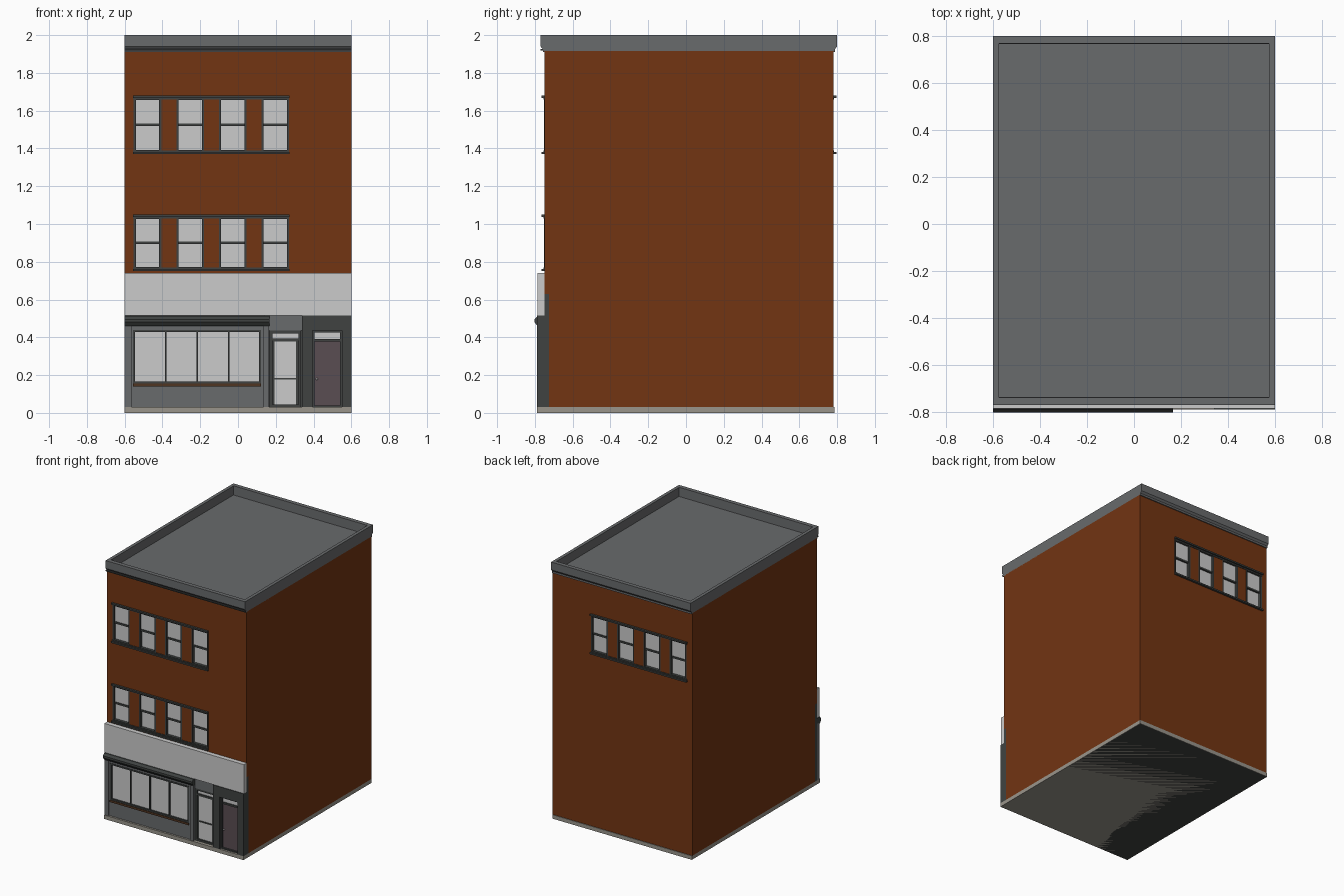
import bpy, bmesh

if "Cube" in bpy.data.objects:
    bpy.data.objects.remove(bpy.data.objects["Cube"])


def material(name, r, g, b):
    m = bpy.data.materials.new(name)
    m.diffuse_color = (r, g, b, 1)
    m.use_nodes = True
    m.node_tree.nodes["Principled BSDF"].inputs["Base Color"].default_value = m.diffuse_color
    return m


BRICK = material("brick", 0.17, 0.035, 0.006)
DARK = material("charcoal", 0.05, 0.055, 0.053)
SLATE = material("slate", 0.14, 0.145, 0.15)
STONE = material("stone", 0.32, 0.30, 0.26)
MAROON = material("maroon", 0.10, 0.075, 0.085)
WOOD = material("wood", 0.08, 0.035, 0.015)


def finish(name, bm, mat):
    bmesh.ops.recalc_face_normals(bm, faces=bm.faces)
    me = bpy.data.meshes.new(name)
    bm.to_mesh(me)
    bm.free()
    ob = bpy.data.objects.new(name, me)
    bpy.context.collection.objects.link(ob)
    if mat:
        me.materials.append(mat)
    return ob


def boxes(name, items, mat=None):
    """One object from boxes given as x0, x1, y0, y1, z0, z1."""
    bm = bmesh.new()
    for x0, x1, y0, y1, z0, z1 in items:
        vs = bmesh.ops.create_cube(bm, size=1)["verts"]
        for v in vs:
            v.co.x = x0 if v.co.x < 0 else x1
            v.co.y = min(y0, y1) if v.co.y < 0 else max(y0, y1)
            v.co.z = z0 if v.co.z < 0 else z1
    return finish(name, bm, mat)


def extrude_x(name, profile, x0, x1, mat=None):
    """Extrude a (y, z) profile along x."""
    bm = bmesh.new()
    f = bm.faces.new([bm.verts.new((x0, y, z)) for y, z in profile])
    new = bmesh.ops.extrude_face_region(bm, geom=[f])["geom"]
    for v in new:
        if isinstance(v, bmesh.types.BMVert):
            v.co.x = x1
    return finish(name, bm, mat)


def frame(x0, x1, y0, y1, z0, z1, t):
    """Four bars around an opening."""
    return [(x0, x0 + t, y0, y1, z0, z1), (x1 - t, x1, y0, y1, z0, z1),
            (x0 + t, x1 - t, y0, y1, z0, z0 + t), (x0 + t, x1 - t, y0, y1, z1 - t, z1)]


FRONT, BACK = -0.75, 0.78

# plinth and brick body, notched for the shopfront
boxes("plinth", [(-0.6, 0.6, -0.79, 0.785, 0, 0.03)], STONE)
boxes("underside", [(-0.595, 0.595, -0.785, 0.78, -0.0005, 0.001)], DARK).location.z = 0.0005
body = extrude_x("brick_body", [(FRONT, 0.63), (-0.725, 0.63), (-0.725, 0.03), (BACK, 0.03),
                                (BACK, 1.915), (FRONT, 1.915)], -0.6, 0.6, BRICK)

# window rows: wall plane, inward direction, bottom, top
ROWS = [("front_upper", FRONT, 1, 1.37, 1.68), ("front_lower", FRONT, 1, 0.75, 1.05),
        ("back_upper", BACK, -1, 1.37, 1.68)]
cuts = []
for name, wall, d, z0, z1 in ROWS:
    bars, glass = [], []
    a, b = z0 + 0.012, z1 - 0.012
    mid = (a + b) / 2
    for i in range(4):
        x0 = -0.552 + 0.2255 * i
        x1 = x0 + 0.146
        cuts.append((x0, x1, wall - d * 0.05, wall + d * 0.03, a, b))
        bars += frame(x0, x1, wall - d * 0.002, wall + d * 0.03, a, b, 0.011)
        bars.append((x0 + 0.011, x1 - 0.011, wall + d * 0.006, wall + d * 0.03, mid - 0.007, mid + 0.007))
        glass.append((x0 + 0.01, x1 - 0.01, wall + d * 0.012, wall + d * 0.03, mid, b - 0.01))
        glass.append((x0 + 0.01, x1 - 0.01, wall + d * 0.02, wall + d * 0.03, a + 0.01, mid))
    boxes(name + "_window_frames", bars, DARK)
    boxes(name + "_window_glass", glass)
    # sill and stepped lintel across the row
    boxes(name + "_sill_and_lintel", [
        (-0.557, 0.272, wall - d * 0.016, wall + d * 0.01, z0, z0 + 0.012),
        (-0.555, 0.27, wall - d * 0.004, wall + d * 0.01, z0 + 0.012, z0 + 0.02),
        (-0.557, 0.272, wall - d * 0.016, wall + d * 0.01, z1 - 0.012, z1),
        (-0.555, 0.27, wall - d * 0.004, wall + d * 0.01, z1 - 0.022, z1 - 0.012)], DARK)

# window recesses in the brick
cutter = boxes("window_cutter", cuts)
cutter.hide_render = True
mod = body.modifiers.new("windows", "BOOLEAN")
mod.object, mod.operation, mod.solver = cutter, "DIFFERENCE", "EXACT"
bpy.context.view_layer.objects.active = body
bpy.ops.object.modifier_apply(modifier=mod.name)
bpy.data.objects.remove(cutter)

# roof deck and parapet with overhanging cornices front and back
boxes("roof_deck", [(-0.58, 0.58, -0.74, 0.775, 1.91, 1.93)], SLATE)
for name, y, d in (("front", FRONT, 1), ("back", BACK, -1)):
    prof = [(0.015, 1.91), (-0.008, 1.91), (-0.008, 1.925), (-0.02, 1.94), (-0.02, 2.0), (0.012, 2.0)]
    extrude_x(name + "_cornice", [(y + d * p, z) for p, z in prof], -0.6, 0.6, SLATE)
boxes("cornice_shadow_line", [(-0.6, 0.6, FRONT - 0.0205, FRONT, 1.918, 1.926)], DARK)
boxes("side_parapets", [(s - 0.0125, s + 0.0125, -0.74, 0.77, 1.91, 2.0)
                        for s in (-0.5875, 0.5875)], SLATE)

# blank sign board
boxes("sign_board", [(-0.6, 0.6, -0.785, -0.75, 0.515, 0.74)])

# shopfront backing wall
boxes("shopfront_backing", [(-0.6, 0.6, -0.75, -0.725, 0.03, 0.63)], DARK)

# display bay: stall riser, pilasters, head panel
boxes("display_bay", [(-0.57, 0.14, -0.775, -0.745, 0.03, 0.14),
                      (-0.6, -0.565, -0.785, -0.745, 0.03, 0.47),
                      (0.135, 0.165, -0.785, -0.745, 0.03, 0.47),
                      (-0.57, 0.14, -0.775, -0.745, 0.44, 0.515),
                      (-0.57, -0.552, -0.775, -0.745, 0.14, 0.44),
                      (0.12, 0.14, -0.775, -0.745, 0.14, 0.44)], SLATE)
extrude_x("display_cornice", [(-0.745, 0.46), (-0.787, 0.46), (-0.802, 0.48), (-0.802, 0.495),
                              (-0.787, 0.512), (-0.745, 0.512)], -0.6, 0.167, DARK)
boxes("display_sill", [(-0.555, 0.122, -0.783, -0.745, 0.14, 0.156)], WOOD)
bars = frame(-0.555, 0.122, -0.779, -0.745, 0.156, 0.44, 0.011)
bars += [(x - 0.004, x + 0.004, -0.776, -0.745, 0.165, 0.43) for x in (-0.383, -0.217, -0.05)]
boxes("display_frame", bars, DARK)
boxes("display_glass", [(-0.545, 0.112, -0.766, -0.745, 0.165, 0.43)])

# recessed shop door
boxes("shop_door_head", [(0.165, 0.34, -0.765, -0.745, 0.435, 0.515)], SLATE)
bars = frame(0.168, 0.333, -0.765, -0.745, 0.03, 0.435, 0.014)
bars += frame(0.18, 0.32, -0.757, -0.745, 0.03, 0.39, 0.013)
bars += [(0.18, 0.32, -0.757, -0.745, 0.176, 0.186), (0.18, 0.32, -0.762, -0.745, 0.383, 0.395)]
boxes("shop_door_frame", bars, DARK)
boxes("shop_door_glass", [(0.19, 0.31, -0.752, -0.745, 0.043, 0.38),
                          (0.182, 0.32, -0.752, -0.745, 0.395, 0.422)])

# dark entrance surround with solid door and transom
boxes("entrance_surround", [(0.34, 0.395, -0.79, -0.745, 0.03, 0.515),
                            (0.55, 0.6, -0.79, -0.745, 0.03, 0.515),
                            (0.395, 0.55, -0.79, -0.745, 0.435, 0.515)], DARK)
boxes("entrance_frame", frame(0.395, 0.55, -0.775, -0.745, 0.03, 0.435, 0.009)
      + [(0.4, 0.545, -0.77, -0.745, 0.378, 0.391)], DARK)
boxes("entrance_door", [(0.403, 0.542, -0.762, -0.745, 0.03, 0.38)], MAROON)
boxes("entrance_transom", [(0.403, 0.542, -0.76, -0.745, 0.391, 0.427)])
bpy.ops.mesh.primitive_uv_sphere_add(segments=12, ring_count=8, radius=0.006, location=(0.417, -0.768, 0.18))
knob = bpy.context.object
knob.name = "door_knob"
bpy.ops.object.shade_smooth_by_angle()
